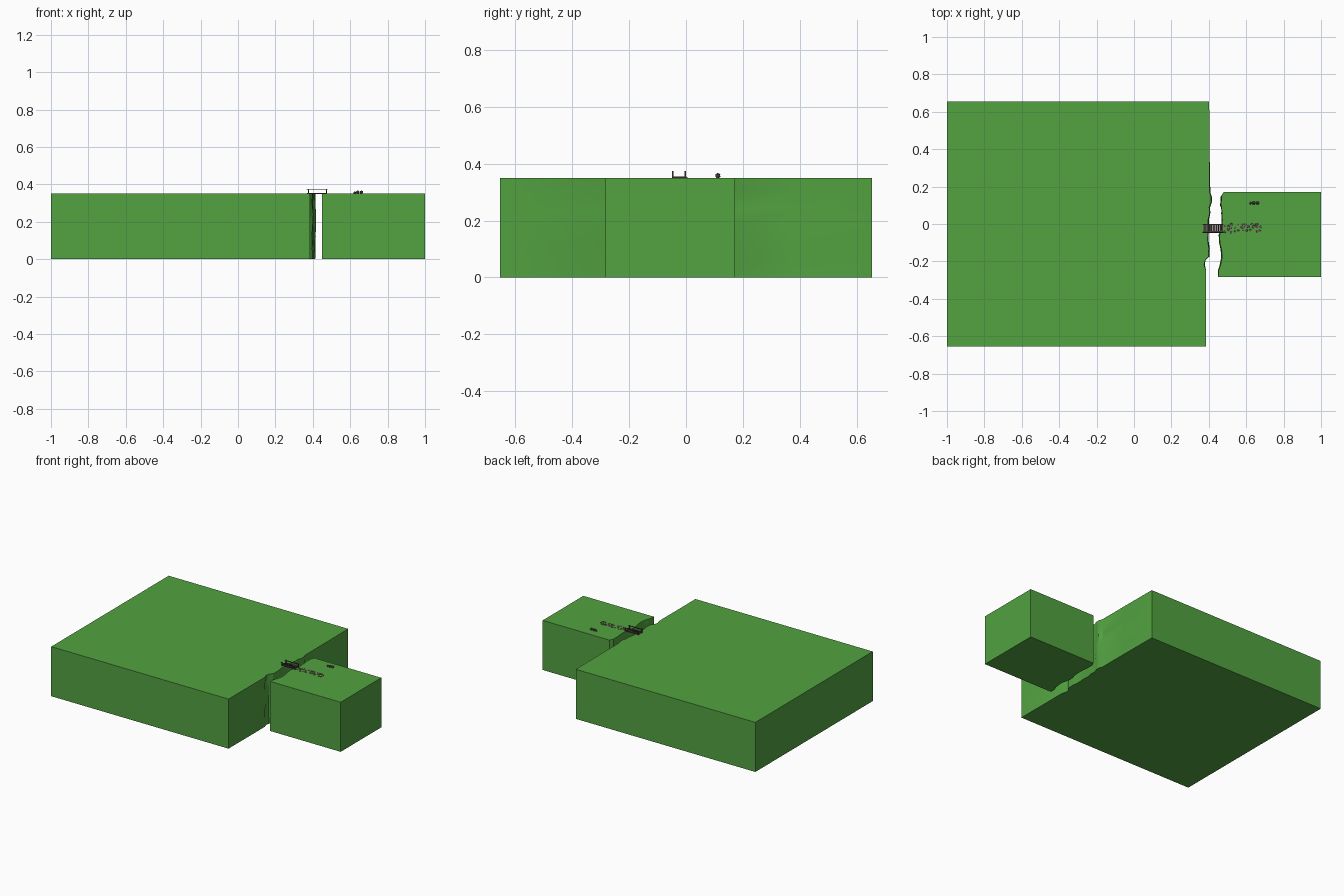
import bpy, bmesh, math, random
from mathutils import Matrix, Vector

if "Cube" in bpy.data.objects:
    bpy.data.objects.remove(bpy.data.objects["Cube"])

random.seed(4)
TOP = 0.35


def material(name, rgb):
    m = bpy.data.materials.new(name)
    m.diffuse_color = (*rgb, 1)
    m.use_nodes = True
    m.node_tree.nodes["Principled BSDF"].inputs["Base Color"].default_value = m.diffuse_color
    return m


GRASS = material("grass green", (0.085, 0.36, 0.052))
WOOD = material("dark wood", (0.07, 0.045, 0.05))
STONE = material("path stone", (0.16, 0.09, 0.105))


def finish(bm, name, mat):
    bmesh.ops.recalc_face_normals(bm, faces=bm.faces)
    me = bpy.data.meshes.new(name)
    bm.to_mesh(me)
    bm.free()
    ob = bpy.data.objects.new(name, me)
    bpy.context.collection.objects.link(ob)
    me.materials.append(mat)
    return ob


def land(name, far_x, bank, wobble_y):
    """Block with a straight far side and a ragged bank that wobbles between top and base."""
    outline = [(far_x, bank[-1][1])] + [(far_x, bank[0][1])] + bank
    rings, bm = [], bmesh.new()
    for z in (0, 0.06, 0.12, 0.18, 0.24, 0.3, TOP):
        ring = []
        for x, y in outline:
            inner = x != far_x and wobble_y[0] < y < wobble_y[1] and 0 < z < TOP
            dx = random.uniform(-0.006, 0.006) if inner else 0
            ring.append(bm.verts.new((x + dx, y, z)))
        rings.append(ring)
    n = len(outline)
    for a, b in zip(rings, rings[1:]):
        for i in range(n):
            bm.faces.new((a[i], a[(i + 1) % n], b[(i + 1) % n], b[i]))
    bm.faces.new(rings[0])
    bm.faces.new(rings[-1])
    ob = finish(bm, name, GRASS)
    bpy.context.view_layer.objects.active = ob
    ob.select_set(True)
    bpy.ops.object.shade_smooth_by_angle(angle=math.radians(30))
    ob.select_set(False)


# Two banks either side of the chasm
land("main_land", -1.0, [
    (0.385, -0.655), (0.385, -0.25), (0.375, -0.22), (0.38, -0.195), (0.398, -0.175),
    (0.40, -0.13), (0.393, -0.08), (0.398, -0.03), (0.395, 0.02), (0.405, 0.06),
    (0.402, 0.09), (0.413, 0.12), (0.413, 0.145), (0.404, 0.17), (0.404, 0.38),
    (0.402, 0.655)], (-0.24, 0.18))
land("small_land", 1.0, [
    (0.45, -0.283), (0.452, -0.25), (0.463, -0.22), (0.471, -0.18), (0.469, -0.14),
    (0.459, -0.10), (0.457, -0.06), (0.468, -0.03), (0.472, 0.02), (0.471, 0.06),
    (0.466, 0.10), (0.467, 0.145), (0.48, 0.17)], (-0.27, 0.16))


def box(bm, c, s):
    bmesh.ops.create_cube(bm, size=1,
                          matrix=Matrix.Translation(c) @ Matrix.Diagonal((*s, 1)))


# Bridge deck: beams and cross planks
bm = bmesh.new()
for y in (-0.04, -0.004):
    box(bm, (0.423, y, TOP + 0.001), (0.106, 0.005, 0.004))
for i in range(11):
    box(bm, (0.375 + i * 0.0096, -0.022, TOP + 0.003), (0.0078, 0.046, 0.003))
finish(bm, "bridge_deck", WOOD)

# Bridge railings
bm = bmesh.new()
for y in (-0.046, -0.002):
    box(bm, (0.423, y, 0.3705), (0.112, 0.004, 0.004))
    for x in (0.376, 0.474):
        box(bm, (x, y, 0.3625), (0.005, 0.005, 0.025))
finish(bm, "bridge_railings", WOOD)


def blob(bm, c, r, h):
    m = Matrix.Translation(c) @ Matrix.Rotation(random.uniform(0, 6), 4, 'Z')
    bmesh.ops.create_icosphere(bm, subdivisions=1, radius=1,
                               matrix=m @ Matrix.Diagonal((r, r, h, 1)))


# Stepping stones leading from the bridge
bm = bmesh.new()
for i in range(12):
    for row in (-1, 0, 1):
        if (i + row) % 4 == 0:
            continue
        x = 0.487 + i * 0.0172 + random.uniform(-0.005, 0.005)
        y = -0.026 + i * 0.001 + row * 0.018 + random.uniform(-0.005, 0.005)
        m = Matrix.Translation((x, y, TOP)) @ Matrix.Rotation(random.uniform(0, 6), 4, 'Z')
        r = random.uniform(0.006, 0.0085)
        bmesh.ops.create_cone(bm, cap_ends=True, segments=7, radius1=r,
                              radius2=r * 0.8, depth=0.004, matrix=m)
finish(bm, "path_stones", STONE)

# Small cluster of rocks
bm = bmesh.new()
for x, y, r in ((0.624, 0.111, 0.007), (0.640, 0.112, 0.010), (0.660, 0.112, 0.010)):
    blob(bm, (x, y, TOP + r * 0.8), r, r)
finish(bm, "rocks", STONE)
